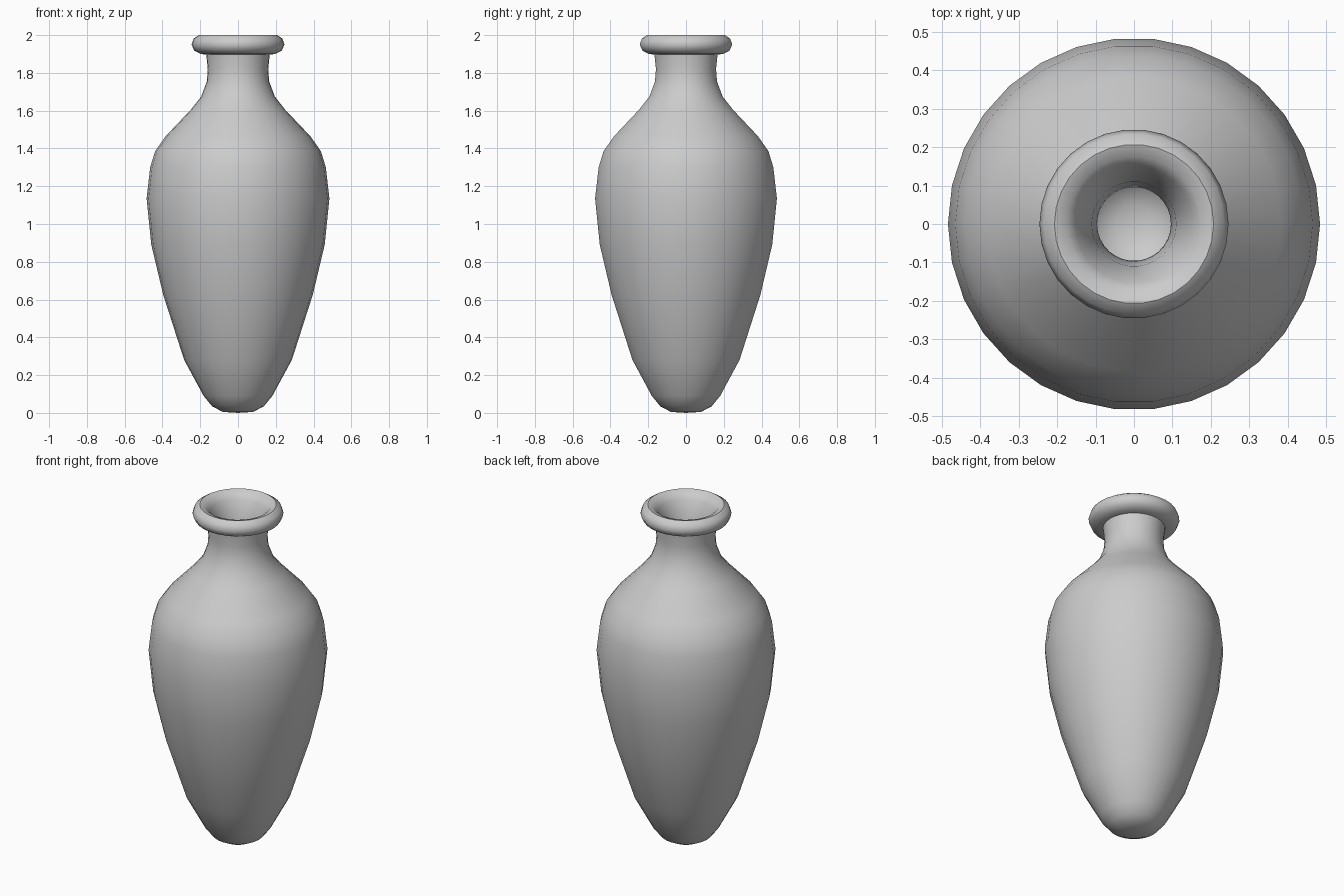
import bpy, bmesh, math

if "Cube" in bpy.data.objects:
    bpy.data.objects.remove(bpy.data.objects["Cube"])

SIDES = 30


def lathe(name, profile):
    """Spin an (r, z) profile around the z axis."""
    bm = bmesh.new()
    verts = [bm.verts.new((r, 0, z)) for r, z in profile]
    edges = [bm.edges.new(pair) for pair in zip(verts, verts[1:])]
    bmesh.ops.spin(bm, geom=verts + edges, cent=(0, 0, 0), axis=(0, 0, 1),
                   angle=math.tau, steps=SIDES)
    bmesh.ops.remove_doubles(bm, verts=bm.verts, dist=0.0005)
    bmesh.ops.recalc_face_normals(bm, faces=bm.faces)
    mesh = bpy.data.meshes.new(name)
    bm.to_mesh(mesh)
    bm.free()
    obj = bpy.data.objects.new(name, mesh)
    bpy.context.collection.objects.link(obj)
    bpy.ops.object.select_all(action='DESELECT')
    obj.select_set(True)
    bpy.context.view_layer.objects.active = obj
    bpy.ops.object.shade_smooth_by_angle(angle=math.radians(50))
    return obj


# outer wall, foot to neck
outer = [(0, 0), (0.08, 0.005), (0.137, 0.035), (0.182, 0.09), (0.285, 0.28),
         (0.396, 0.625), (0.459, 0.89), (0.484, 1.135), (0.465, 1.30),
         (0.439, 1.385), (0.383, 1.465), (0.25, 1.605), (0.195, 1.675),
         (0.165, 1.755), (0.16, 1.82), (0.168, 1.897)]

# rolled lip
lip = [(0.197, 1.9), (0.232, 1.918), (0.246, 1.95), (0.235, 1.982),
       (0.207, 2.0), (0.175, 1.99), (0.152, 1.96)]

# narrow throat and hollow inside, down to the rounded floor
inner = [(0.13, 1.91), (0.11, 1.85), (0.104, 1.80), (0.096, 1.76),
         (0.11, 1.71), (0.15, 1.64), (0.21, 1.57), (0.34, 1.43),
         (0.40, 1.30), (0.424, 1.135), (0.40, 0.89), (0.338, 0.64),
         (0.23, 0.31), (0.135, 0.135), (0.095, 0.085), (0.05, 0.065),
         (0, 0.06)]

lathe("vase", outer + lip + inner)
